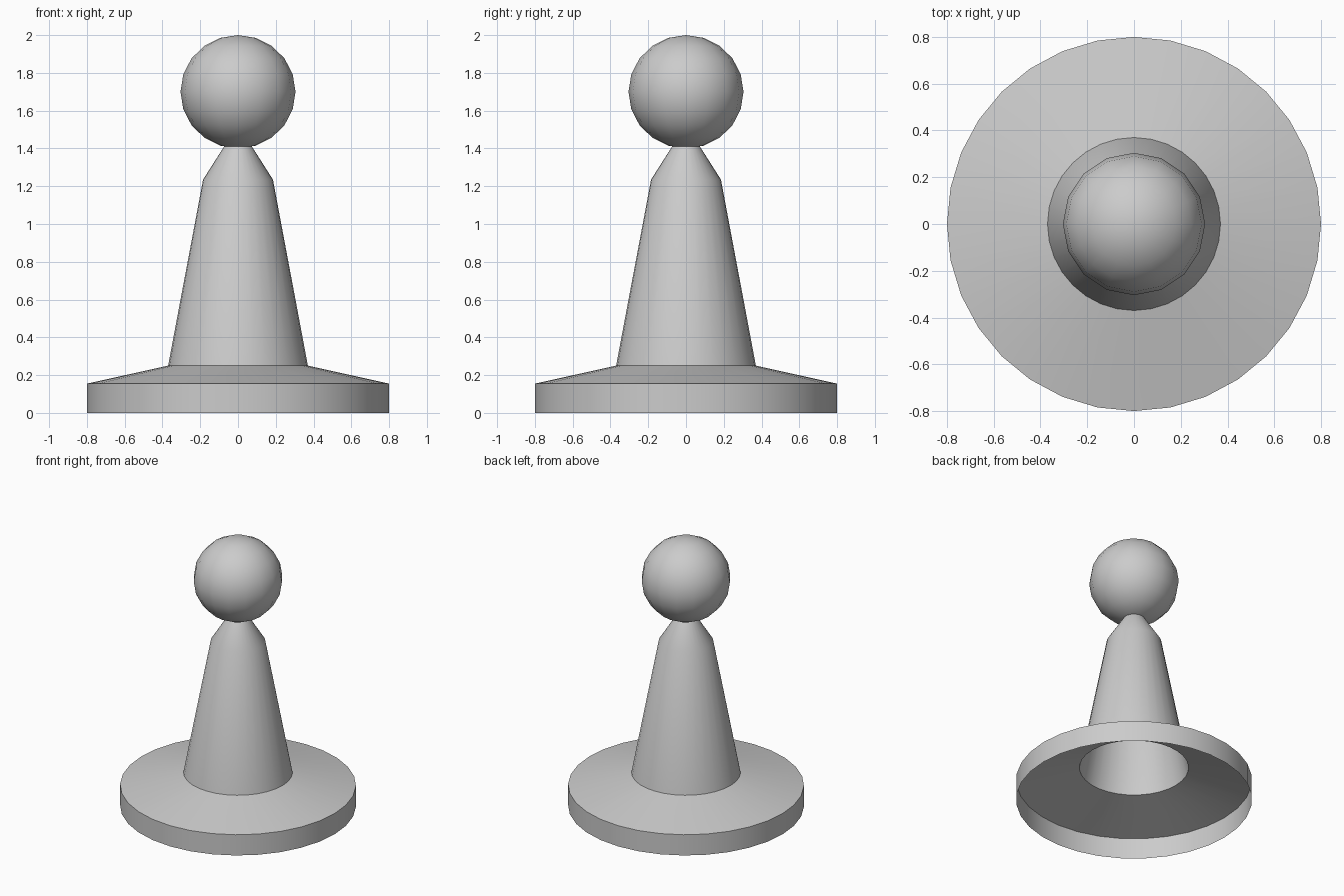
import bpy, bmesh
from math import pi, radians

if "Cube" in bpy.data.objects:
    bpy.data.objects.remove(bpy.data.objects["Cube"])


def smooth(obj):
    bpy.ops.object.select_all(action='DESELECT')
    obj.select_set(True)
    bpy.context.view_layer.objects.active = obj
    bpy.ops.object.shade_smooth_by_angle(angle=radians(30))


def lathe(name, profile, sides):
    """Open shell of revolution from (radius, height) points."""
    bm = bmesh.new()
    verts = [bm.verts.new((r, 0, z)) for r, z in profile]
    edges = [bm.edges.new(pair) for pair in zip(verts, verts[1:])]
    bmesh.ops.spin(bm, geom=verts + edges, cent=(0, 0, 0), axis=(0, 0, 1),
                   angle=2 * pi, steps=sides, use_duplicate=False)
    bmesh.ops.remove_doubles(bm, verts=bm.verts, dist=0.0005)
    # Make the shell face outward
    bm.normal_update()
    if sum(f.normal.dot(f.calc_center_median() * f.calc_area()) for f in bm.faces) < 0:
        bmesh.ops.reverse_faces(bm, faces=bm.faces)
    mesh = bpy.data.meshes.new(name)
    bm.to_mesh(mesh)
    bm.free()
    obj = bpy.data.objects.new(name, mesh)
    bpy.context.collection.objects.link(obj)
    smooth(obj)
    return obj


# Hollow foot, tapered body and neck in one turned shell, open underneath
lathe("body", [(0.80, 0), (0.80, 0.155), (0.37, 0.25),
               (0.185, 1.235), (0.08, 1.40), (0.065, 1.425)], 32)

# Ball head
bpy.ops.mesh.primitive_uv_sphere_add(segments=16, ring_count=10, radius=0.3,
                                     location=(0, 0, 1.7))
head = bpy.context.object
head.name = "head"
head.scale = (1.015, 1.015, 1)
bpy.ops.object.transform_apply(location=False, rotation=False, scale=True)
smooth(head)
